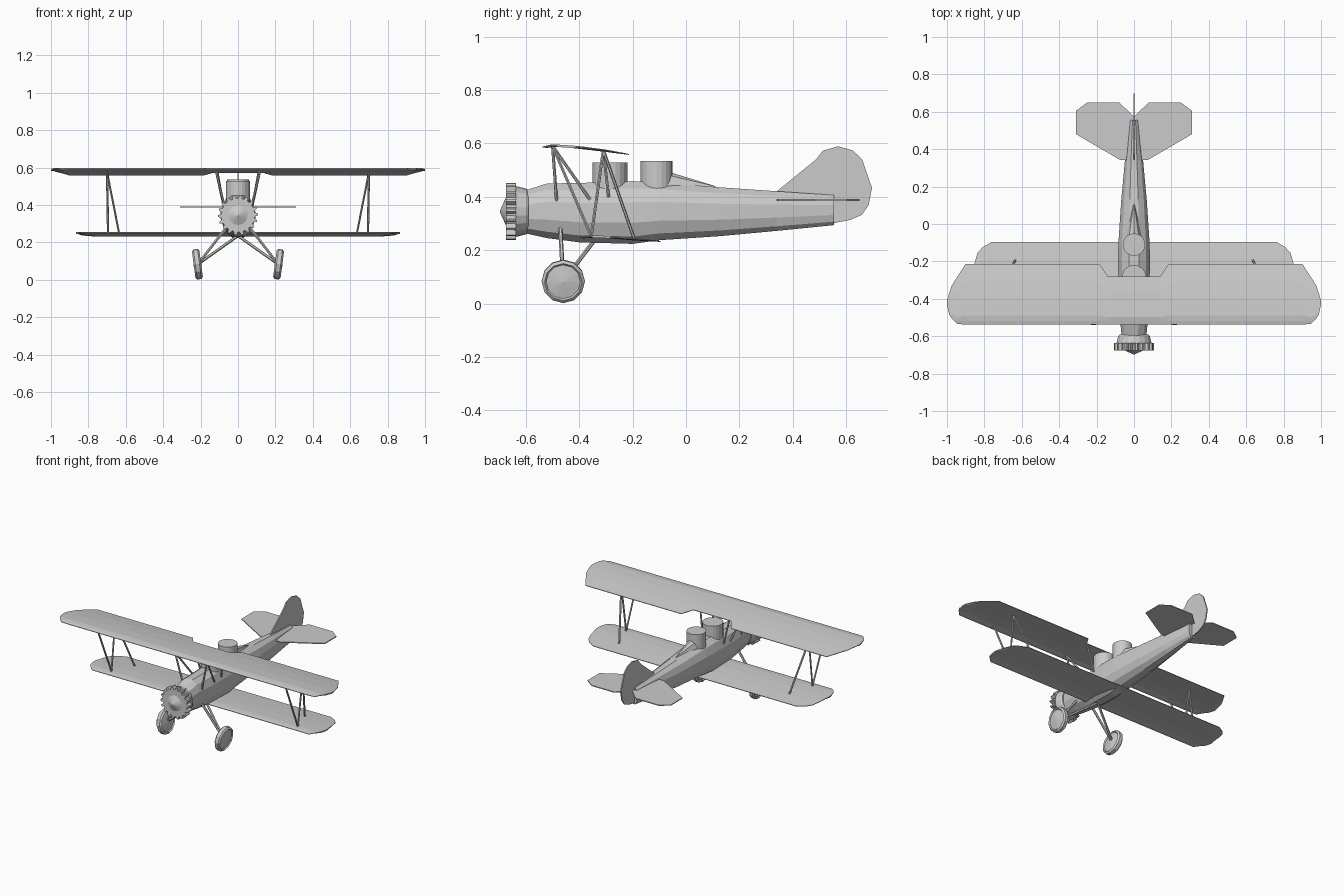
import bpy, bmesh, math
from mathutils import Vector, Matrix

if "Cube" in bpy.data.objects:
    bpy.data.objects.remove(bpy.data.objects["Cube"])


def make(name, verts, faces):
    bm = bmesh.new()
    vs = [bm.verts.new(v) for v in verts]
    for f in faces:
        bm.faces.new([vs[i] for i in f])
    bmesh.ops.recalc_face_normals(bm, faces=bm.faces)
    me = bpy.data.meshes.new(name)
    bm.to_mesh(me)
    bm.free()
    ob = bpy.data.objects.new(name, me)
    bpy.context.collection.objects.link(ob)
    return ob


def loft(name, rings):
    """Skin equal-length closed rings and cap both ends."""
    n = len(rings[0])
    verts = [p for r in rings for p in r]
    faces = [list(range(n)), list(range(len(verts) - n, len(verts)))]
    for k in range(len(rings) - 1):
        for i in range(n):
            j = (i + 1) % n
            faces.append([k * n + i, k * n + j, (k + 1) * n + j, (k + 1) * n + i])
    return make(name, verts, faces)


def ring_y(y, rx, rz, zc, n=12, power=1.0):
    """Cross-section facing along y; power < 1 makes it boxier."""
    pts = []
    for i in range(n):
        a = 2 * math.pi * (i + 0.5) / n
        c, s = math.cos(a), math.sin(a)
        pts.append((rx * math.copysign(abs(c) ** power, c), y,
                    zc + rz * math.copysign(abs(s) ** power, s)))
    return pts


def rod(name, a, b, r=0.006):
    a, b = Vector(a), Vector(b)
    q = (b - a).to_track_quat('Z', 'Y')
    circle = [q @ Vector((r * math.cos(t), r * math.sin(t), 0))
              for t in (i * math.pi / 3 for i in range(6))]
    return loft(name, [[p + c for c in circle] for p in (a, b)])


def interp(table, y):
    for (y0, z0), (y1, z1) in zip(table, table[1:]):
        if y <= y1:
            return z0 + (z1 - z0) * (y - y0) / (y1 - y0)
    return table[-1][1]


def wing(name, stations, camber, thick=0.009):
    """stations: (x, leading y, trailing y) for one half, mirrored."""
    full = [(-x, l, t) for x, l, t in reversed(stations) if x > 0] + stations
    us = [0, 0.06, 0.15, 0.4, 0.7, 1]
    rings = []
    for x, l, t in full:
        ys = [l + (t - l) * u for u in us]
        top = [(x, y, interp(camber, y)) for y in ys]
        low = [(x, y, z - thick * (0.4 if u in (0, 1) else 1))
               for (_, y, z), u in zip(top, us)]
        rings.append(top + low[::-1])
    return loft(name, rings)


# Fuselage: y, half width, bottom z, top z
body = [(-0.60, 0.068, 0.26, 0.427), (-0.52, 0.076, 0.242, 0.453),
        (-0.40, 0.084, 0.226, 0.455), (-0.20, 0.088, 0.22, 0.462),
        (-0.10, 0.086, 0.234, 0.457), (0.13, 0.07, 0.25, 0.438),
        (0.34, 0.05, 0.27, 0.423), (0.555, 0.026, 0.292, 0.408)]
loft("fuselage", [ring_y(y, w, (t - b) / 2, (t + b) / 2, 12, 0.85) for y, w, b, t in body])

# Radial engine: rear housing, toothed cylinder ring, nose cone
EZ = 0.345
loft("engine_housing", [ring_y(y, r, r, EZ, 18) for y, r in
                        [(-0.59, 0.078), (-0.60, 0.086), (-0.637, 0.095), (-0.645, 0.09)]])
gear = [(0.107 if i % 4 < 2 else 0.09, 2 * math.pi * i / 72) for i in range(72)]
loft("engine_cylinders", [[(r * math.cos(a), y, EZ + r * math.sin(a)) for r, a in gear]
                          for y in (-0.675, -0.637)])
loft("nose_cone", [ring_y(y, r, r, EZ, 18) for y, r in
                   [(-0.698, 0.002), (-0.676, 0.05), (-0.66, 0.08)]])

# Wings
wing("upper_wing",
     [(0, -.537, -.28), (.14, -.537, -.28), (.185, -.537, -.213), (.90, -.537, -.213),
      (.945, -.535, -.282), (.975, -.505, -.33), (.988, -.485, -.37), (1.0, -.43, -.41)],
     [(-.54, .588), (-.50, .597), (-.40, .590), (-.30, .577), (-.21, .560)])
wing("lower_wing",
     [(0, -.40, -.095), (.76, -.40, -.095), (.81, -.40, -.125), (.837, -.375, -.155),
      (.853, -.355, -.21), (.865, -.31, -.28)],
     [(-.41, .247), (-.37, .256), (-.25, .252), (-.09, .234)])

# Tail plane and fin
half = [(0, 0.34), (0.075, 0.343), (0.31, 0.48), (0.31, 0.605), (0.25, 0.65),
        (0.08, 0.65), (0, 0.575)]
outline = half + [(-x, y) for x, y in half[-2:0:-1]]
loft("tail_plane", [[(x, y, z) for x, y in outline] for z in (0.385, 0.391)])
fin = [(0.34, 0.42), (0.487, 0.54), (0.513, 0.573), (0.57, 0.589), (0.625, 0.574),
       (0.66, 0.54), (0.697, 0.434), (0.685, 0.37), (0.66, 0.333), (0.615, 0.313),
       (0.545, 0.30)]
loft("tail_fin", [[(x, y, z) for y, z in fin] for x in (-0.004, 0.004)])

# Cockpit drums and headrest fairing
for name, y, r, top in (("front_cockpit", -0.285, 0.065, 0.528),
                        ("rear_cockpit", -0.11, 0.06, 0.535)):
    loft(name, [[(r * math.cos(a), y + r * math.sin(a), z)
                 for a in (i * math.pi / 10 for i in range(20))] for z in (0.41, top)])
loft("headrest", [ring_y(-0.07, 0.045, 0.07, 0.425, 10), ring_y(0.11, 0.002, 0.004, 0.436, 10)])

# Struts and landing gear on both sides
struts = {
    "wing_strut_front": ((.70, -.50, .59), (.695, -.355, .252)),
    "wing_strut_diagonal": ((.70, -.31, .575), (.695, -.355, .252)),
    "wing_strut_rear": ((.70, -.31, .575), (.635, -.195, .245)),
    "centre_strut_front": ((.12, -.50, .59), (.07, -.485, .385)),
    "centre_strut_diagonal": ((.12, -.50, .59), (.076, -.36, .39)),
    "centre_strut_rear": ((.11, -.31, .575), (.078, -.29, .40)),
    "gear_leg_front": ((.215, -.46, .083), (.05, -.472, .295)),
    "gear_leg_rear": ((.215, -.46, .083), (.0, -.345, .235)),
}
for side, s in (("left", -1), ("right", 1)):
    for name, (a, b) in struts.items():
        rod(f"{name}_{side}", (s * a[0], *a[1:]), (s * b[0], *b[1:]),
            0.008 if "gear" in name else 0.006)
    # Wheel: tyre with slightly domed hub, leaning outward at the top
    prof = [(-0.022, 0.003), (-0.013, 0.064), (-0.02, 0.07), (-0.011, 0.081),
            (0.011, 0.081), (0.02, 0.07), (0.013, 0.064), (0.022, 0.003)]
    wheel = loft(f"wheel_{side}", [[(x, r * math.cos(a), r * math.sin(a))
                 for a in (i * math.pi / 6 for i in range(12))] for x, r in prof])
    wheel.matrix_world = (Matrix.Translation((s * 0.217, -0.46, 0.083))
                          @ Matrix.Rotation(s * math.radians(7.5), 4, 'Y'))
